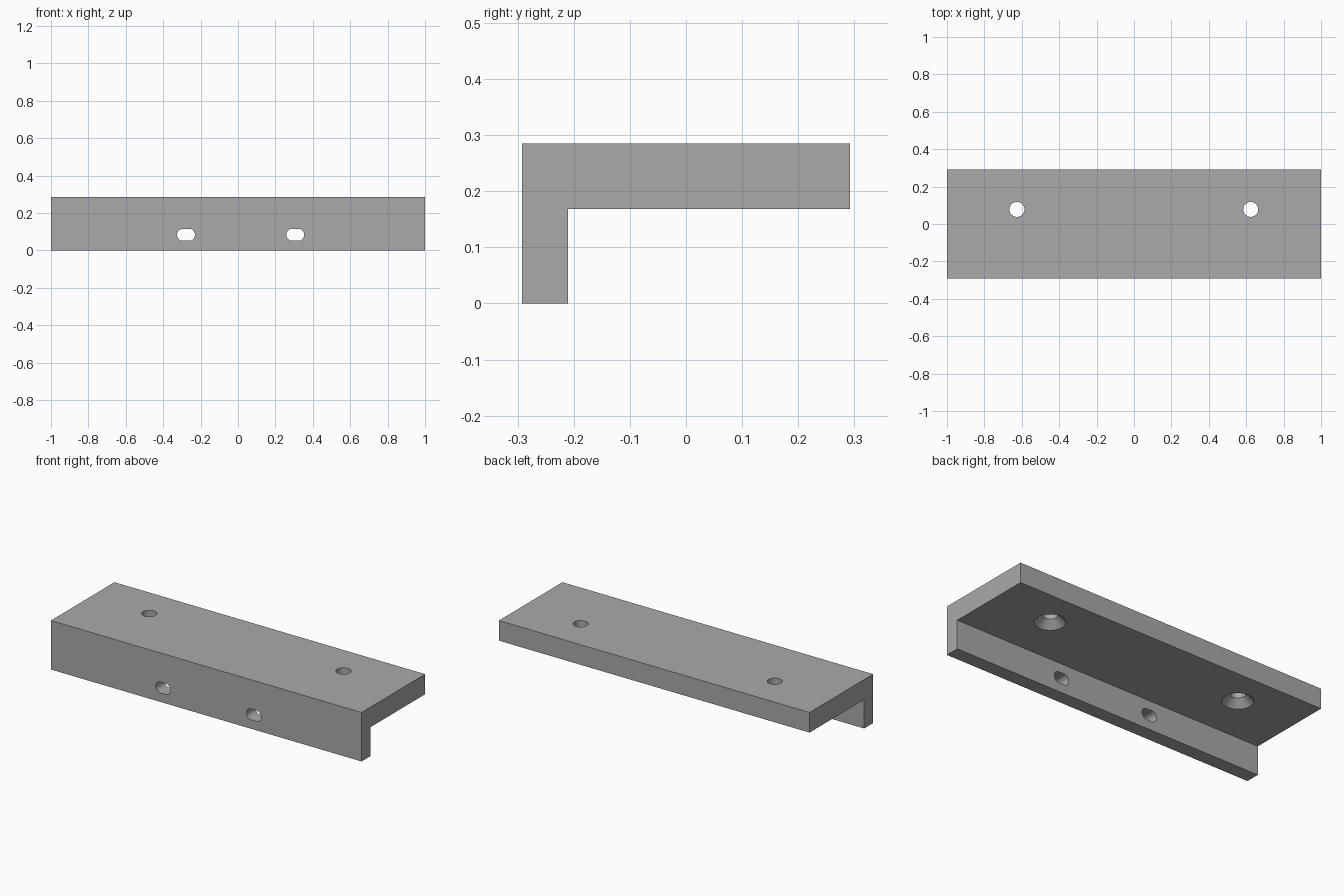
import bpy
import bmesh
import math
from mathutils import Matrix, Vector

cube = bpy.data.objects.get("Cube")
if cube:
    bpy.data.objects.remove(cube, do_unlink=True)

# Single plain metal colour
grey = bpy.data.materials.new("grey_metal")
grey.use_nodes = True
colour = (0.40, 0.40, 0.40, 1)
grey.diffuse_color = colour
grey.node_tree.nodes["Principled BSDF"].inputs["Base Color"].default_value = colour

FRONT, BACK, INNER = -0.292, 0.292, -0.21
TOP, UNDER = 0.285, 0.168
SEGMENTS = 48


def make_object(name, bm):
    bmesh.ops.recalc_face_normals(bm, faces=bm.faces)
    mesh = bpy.data.meshes.new(name)
    bm.to_mesh(mesh)
    bm.free()
    mesh.materials.append(grey)
    obj = bpy.data.objects.new(name, mesh)
    bpy.context.collection.objects.link(obj)
    return obj


def loft(name, rings):
    """Closed solid joining matching rings of points."""
    bm = bmesh.new()
    loops = [[bm.verts.new(p) for p in ring] for ring in rings]
    for a, b in zip(loops, loops[1:]):
        for i in range(len(a)):
            j = (i + 1) % len(a)
            bm.faces.new((a[i], a[j], b[j], b[i]))
    bm.faces.new(loops[0])
    bm.faces.new(loops[-1])
    return make_object(name, bm)


def circle(radius):
    step = 2 * math.pi / SEGMENTS
    return [(radius * math.cos(i * step), radius * math.sin(i * step))
            for i in range(SEGMENTS)]


def screw_cutter(x, y):
    # Straight bore that flares into a countersink on the underside
    profile = [(0.04, TOP + 0.05), (0.04, UNDER + 0.042),
               (0.082, UNDER), (0.082, UNDER - 0.03)]
    return loft("screw_hole_cutter", [[(x + u, y + v, z) for u, v in circle(r)]
                                      for r, z in profile])


def slot_cutter(x, z, half_length, radius):
    # Round-ended slot running through the front flange
    straight = half_length - radius
    outline = [(x + u + math.copysign(straight, u), z + v)
               for u, v in circle(radius)]
    return loft("slot_cutter", [[(u, y, v) for u, v in outline]
                                for y in (FRONT - 0.05, INNER + 0.05)])


# L-shaped bar
section = [(FRONT, 0), (INNER, 0), (INNER, UNDER),
           (BACK, UNDER), (BACK, TOP), (FRONT, TOP)]
bracket = loft("angle_bracket", [[(x, y, z) for y, z in section] for x in (-1, 1)])

# Holes through the top plate and the front flange
cutters = [screw_cutter(x, 0.078) for x in (-0.626, 0.624)]
cutters += [slot_cutter(x, 0.084, 0.048, 0.032) for x in (-0.278, 0.306)]
bpy.context.view_layer.objects.active = bracket
bracket.select_set(True)
for cutter in cutters:
    mod = bracket.modifiers.new("hole", "BOOLEAN")
    mod.operation = "DIFFERENCE"
    mod.solver = "EXACT"
    mod.object = cutter
    bpy.ops.object.modifier_apply(modifier=mod.name)
    bpy.data.objects.remove(cutter, do_unlink=True)

bpy.ops.object.select_all(action="DESELECT")
bracket.select_set(True)
bpy.ops.object.shade_smooth_by_angle(angle=math.radians(30))
